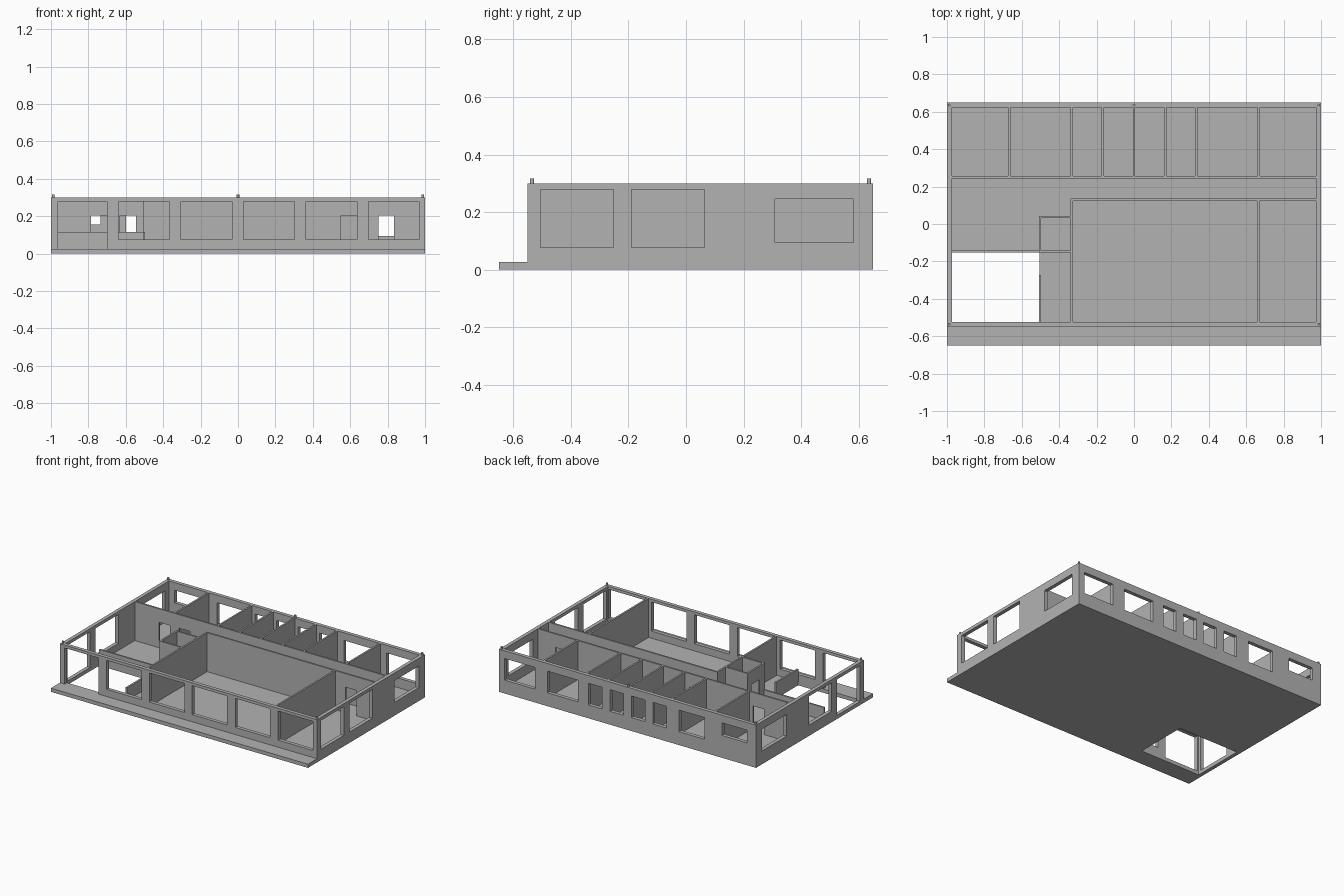
import bpy, bmesh, math

if "Cube" in bpy.data.objects:
    bpy.data.objects.remove(bpy.data.objects["Cube"])

grey = bpy.data.materials.new("plaster grey")
grey.diffuse_color = (0.45, 0.45, 0.45, 1)
grey.use_nodes = True
grey.node_tree.nodes["Principled BSDF"].inputs["Base Color"].default_value = grey.diffuse_color

BASE, TOP = 0.026, 0.30      # slab top, wall top
T, P = 0.026, 0.012          # outer wall and partition thickness
BACK, FRONT = 0.65, -0.55    # outer wall faces in y
DOOR_TOP = 0.205


def panel(name, u, v, w, holes, place):
    """Rectangular panel u x v, thickness w, with rectangular holes (u0, u1, v0, v1)."""
    us = sorted({*u, *(c for h in holes for c in h[:2])})
    vs = sorted({*v, *(c for h in holes for c in h[2:])})
    bm = bmesh.new()
    cache = {}

    def vert(a, b, c):
        if (a, b, c) not in cache:
            cache[a, b, c] = bm.verts.new(place(a, b, c))
        return cache[a, b, c]

    def solid(i, j):
        if not (0 <= i < len(us) - 1 and 0 <= j < len(vs) - 1):
            return False
        a, b = (us[i] + us[i + 1]) / 2, (vs[j] + vs[j + 1]) / 2
        return not any(h[0] < a < h[1] and h[2] < b < h[3] for h in holes)

    for i in range(len(us) - 1):
        for j in range(len(vs) - 1):
            if not solid(i, j):
                continue
            ring = [(us[i], vs[j]), (us[i + 1], vs[j]), (us[i + 1], vs[j + 1]), (us[i], vs[j + 1])]
            for c in w:
                bm.faces.new([vert(*p, c) for p in ring])
            for k, (di, dj) in enumerate([(0, -1), (1, 0), (0, 1), (-1, 0)]):
                if not solid(i + di, j + dj):
                    p, q = ring[k], ring[(k + 1) % 4]
                    bm.faces.new([vert(*p, w[0]), vert(*q, w[0]), vert(*q, w[1]), vert(*p, w[1])])
    bmesh.ops.recalc_face_normals(bm, faces=bm.faces)
    mesh = bpy.data.meshes.new(name)
    bm.to_mesh(mesh)
    bm.free()
    mesh.materials.append(grey)
    obj = bpy.data.objects.new(name, mesh)
    bpy.context.collection.objects.link(obj)
    return obj


def wall_x(name, x0, x1, y, holes=(), t=P, top=TOP):
    """Wall running along x, centred on y."""
    return panel(name, (x0, x1), (BASE, top), (y - t / 2, y + t / 2), holes, lambda a, b, c: (a, c, b))


def wall_y(name, y0, y1, x, holes=(), t=P, top=TOP):
    """Wall running along y, centred on x."""
    return panel(name, (y0, y1), (BASE, top), (x - t / 2, x + t / 2), holes, lambda a, b, c: (c, a, b))


def door(u, width=0.085):
    return (u, u + width, BASE, DOOR_TOP)


# Floor slab with the stairwell opening
panel("floor_slab", (-1, 1), (-0.65, 0.65), (0, BASE),
      [(-1 + T, -0.505, FRONT + T, -0.15)], lambda a, b, c: (a, b, c))

# Front wall: one full-height opening and five windows
front = [(-0.963, -0.70, BASE, 0.28)]
front += [(c - 0.136, c + 0.136, 0.076, 0.28) for c in (-0.502, -0.168, 0.165, 0.50, 0.833)]
wall_x("front_wall", -1, 1, FRONT + T / 2, front, T)

# Back wall: wide room windows, four narrow ones, one high window
back = [(c - w, c + w, s, 0.246) for c, w, s in
        [(0.837, 0.118, 0.094), (0.505, 0.118, 0.094), (0.25, 0.053, 0.094), (0.083, 0.053, 0.094),
         (-0.083, 0.053, 0.094), (-0.25, 0.053, 0.094), (-0.50, 0.10, 0.094), (-0.833, 0.098, 0.157)]]
wall_x("back_wall", -1, 1, BACK - T / 2, back, T)

# Side walls
for name, side, sill in (("right_wall", 1, 0.076), ("left_wall", -1, BASE)):
    wall_y(name, FRONT + T, BACK - T, side * (1 - T / 2),
           [(-0.505, -0.252, sill, 0.278), (-0.19, 0.064, 0.076, 0.278),
            (0.31, 0.582, 0.094, 0.246)], T)

# Corridor walls with doors
IN = 1 - T
wall_x("corridor_back_wall", -IN, IN, 0.25,
       [door(c) for c in (-0.785, -0.631, -0.292, -0.125, 0.04, 0.208, 0.37, 0.75)])
wall_x("corridor_front_wall", -0.339, IN, 0.13, [door(0.55), door(0.75)])

# Partitions between the back rooms
for i, x in enumerate((-0.667, -0.333, -0.167, 0, 0.167, 0.333, 0.667)):
    wall_y(f"back_partition_{i + 1}", 0.256, BACK - T, x)

# Hall side walls
for name, x in (("hall_left_wall", -0.333), ("hall_right_wall", 0.664)):
    wall_y(name, FRONT + T, 0.124, x)

# Small closet beside the hall
wall_x("closet_back_wall", -0.508, -0.339, 0.037)
wall_y("closet_side_wall", -0.141, 0.031, -0.502, [(-0.09, -0.005, BASE, DOOR_TOP)])
wall_x("closet_front_wall", -0.508, -0.339, -0.147)

# Low parapets around the stairwell
wall_x("stairwell_back_parapet", -IN, -0.508, -0.147, top=0.115)
wall_y("stairwell_side_parapet", FRONT + T, -0.273, -0.502, top=0.115)

# Locating pegs on the wall tops
for i, (x, y) in enumerate([(-0.988, -0.535), (0.988, -0.535), (-0.988, 0.636), (0.988, 0.636), (0, 0.636)]):
    bpy.ops.mesh.primitive_cylinder_add(vertices=16, radius=0.007, depth=0.02, location=(x, y, TOP + 0.006))
    peg = bpy.context.object
    peg.name = f"peg_{i + 1}"
    peg.data.materials.append(grey)
    bpy.ops.object.shade_smooth_by_angle(angle=math.radians(40))
